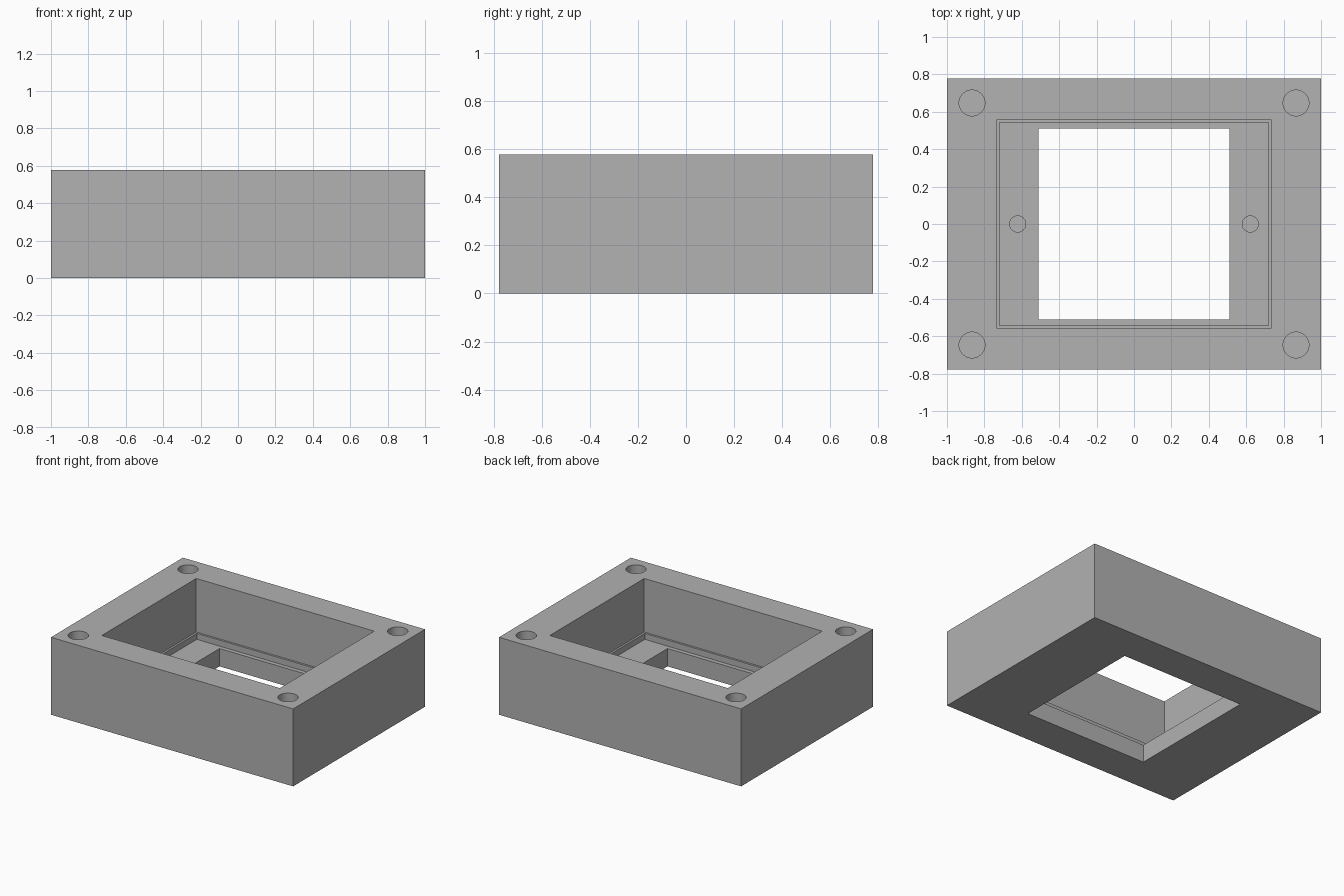
import bpy
import math

W, D, H = 2.0, 1.556, 0.578
LEDGE_Z, FLOOR_Z = 0.178, 0.133

default = bpy.data.objects.get("Cube")
if default:
    bpy.data.objects.remove(default, do_unlink=True)

grey = bpy.data.materials.new("plain grey")
grey.use_nodes = True
colour = (0.445, 0.445, 0.445, 1)
grey.diffuse_color = colour
grey.node_tree.nodes["Principled BSDF"].inputs["Base Color"].default_value = colour


def block(name, width, depth, bottom, top):
    bpy.ops.mesh.primitive_cube_add(size=1, location=(0, 0, (bottom + top) / 2))
    ob = bpy.context.object
    ob.name = name
    ob.scale = (width, depth, top - bottom)
    bpy.ops.object.transform_apply(location=True, scale=True)
    ob.data.materials.append(grey)
    return ob


def drill(name, x, y, radius, bottom, top):
    bpy.ops.mesh.primitive_cylinder_add(
        vertices=48, radius=radius, depth=top - bottom,
        location=(x, y, (bottom + top) / 2))
    ob = bpy.context.object
    ob.name = name
    ob.data.materials.append(grey)
    return ob


def cut(target, cutter):
    cutter.hide_render = True
    bpy.context.view_layer.objects.active = target
    mod = target.modifiers.new("cut", "BOOLEAN")
    mod.operation = "DIFFERENCE"
    mod.solver = "EXACT"
    mod.object = cutter
    bpy.ops.object.modifier_apply(modifier=mod.name)
    bpy.data.objects.remove(cutter, do_unlink=True)


housing = block("housing", W, D, 0, H)

# Main pocket, the stepped recess below it, and the open window in the floor
cut(housing, block("pocket_cutter", 1.47, 1.114, LEDGE_Z, H + 0.1))
cut(housing, block("recess_cutter", 1.44, 1.084, FLOOR_Z, H + 0.2))
cut(housing, block("window_cutter", 1.02, 1.02, -0.1, H + 0.3))

# Blind mounting holes in the rim corners, and small ones in the floor
for sx in (-1, 1):
    for sy in (-1, 1):
        cut(housing, drill("corner_hole_cutter", sx * 0.866, sy * 0.647,
                           0.069, H - 0.35, H + 0.1))
    cut(housing, drill("floor_hole_cutter", sx * 0.622, 0,
                       0.043, FLOOR_Z - 0.09, FLOOR_Z + 0.1))

# Smooth hole walls, crisp edges elsewhere
bpy.ops.object.select_all(action="DESELECT")
housing.select_set(True)
bpy.context.view_layer.objects.active = housing
bpy.ops.object.shade_smooth_by_angle(angle=math.radians(30))
